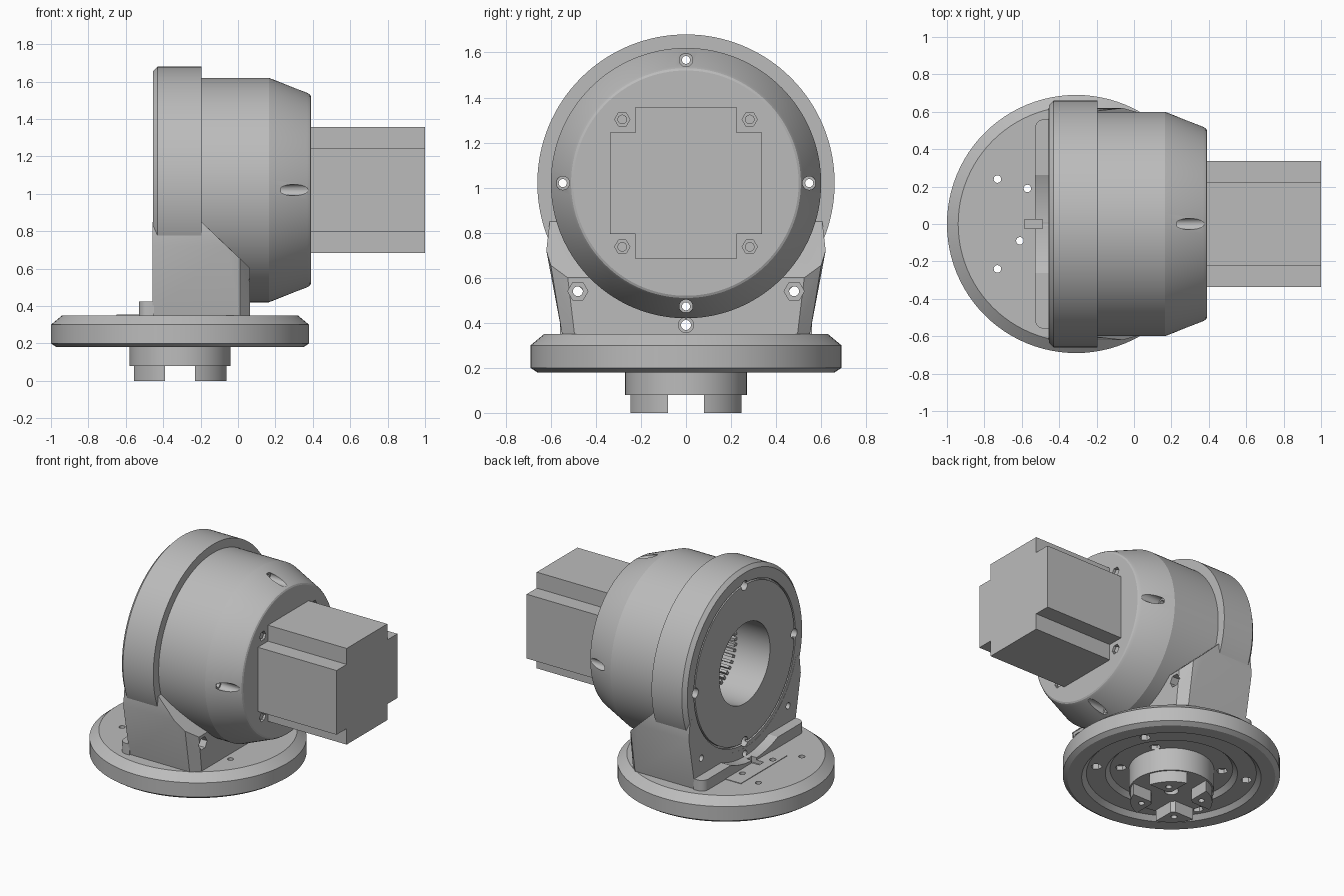
import bpy, bmesh, math
from mathutils import Matrix, Vector

cube = bpy.data.objects.get("Cube")
if cube:
    bpy.data.objects.remove(cube)

AXIS_Z = 1.02      # height of the horizontal joint axis
BASE_X = -0.31     # centre of the base disc

grey = bpy.data.materials.new("grey")
grey.use_nodes = True
grey.diffuse_color = (0.5, 0.5, 0.5, 1)
for node in grey.node_tree.nodes:
    if node.type == 'BSDF_PRINCIPLED':
        node.inputs["Base Color"].default_value = (0.5, 0.5, 0.5, 1)


def finish(name, bm):
    bmesh.ops.recalc_face_normals(bm, faces=bm.faces)
    mesh = bpy.data.meshes.new(name)
    bm.to_mesh(mesh)
    bm.free()
    mesh.materials.append(grey)
    obj = bpy.data.objects.new(name, mesh)
    bpy.context.collection.objects.link(obj)
    return obj


def rod(bm, axis, start, end, a, b, radius, sides=24):
    """Cylinder along x (a, b = y, z) or along z (a, b = x, y)."""
    mid = (start + end) / 2
    if axis == 'X':
        mat = Matrix.Translation((mid, a, b)) @ Matrix.Rotation(math.pi / 2, 4, 'Y')
    else:
        mat = Matrix.Translation((a, b, mid))
    bmesh.ops.create_cone(bm, cap_ends=True, segments=sides, radius1=radius,
                          radius2=radius, depth=end - start, matrix=mat)


def box(bm, lo, hi, turn=Matrix()):
    lo, hi = Vector(lo), Vector(hi)
    mat = turn @ Matrix.Translation((lo + hi) / 2) @ Matrix.Diagonal((*(hi - lo), 1))
    return bmesh.ops.create_cube(bm, size=1, matrix=mat)["verts"]


def lathe(name, profile, axis, steps=96):
    """Spin (along, radius) points about x through the joint or z through the base."""
    bm = bmesh.new()
    if axis == 'X':
        pts = [(p, 0, AXIS_Z + r) for p, r in profile]
        cent, direction = (0, 0, AXIS_Z), (1, 0, 0)
    else:
        pts = [(BASE_X + r, 0, p) for p, r in profile]
        cent, direction = (BASE_X, 0, 0), (0, 0, 1)
    verts = [bm.verts.new(p) for p in pts]
    edges = [bm.edges.new(pair) for pair in zip(verts, verts[1:])]
    bmesh.ops.spin(bm, geom=verts + edges, cent=cent, axis=direction,
                   angle=2 * math.pi, steps=steps, use_merge=True)
    bmesh.ops.remove_doubles(bm, verts=bm.verts, dist=0.0005)
    return finish(name, bm)


def cut(obj, bm):
    """Subtract the solids in bm and keep the result as plain mesh."""
    cutter = finish("cutter", bm)
    cutter.hide_render = True
    mod = obj.modifiers.new("cut", 'BOOLEAN')
    mod.operation, mod.solver, mod.use_self = 'DIFFERENCE', 'EXACT', True
    mod.object = cutter
    graph = bpy.context.evaluated_depsgraph_get()
    mesh = bpy.data.meshes.new_from_object(obj.evaluated_get(graph))
    obj.modifiers.clear()
    obj.data = mesh
    bpy.data.objects.remove(cutter)


# Base disc with stepped underside
base = lathe("base_disc", [(.24, 0), (.24, .39), (.21, .42), (.21, .54), (.18, .57), (.18, .66),
                           (.20, .69), (.30, .69), (.35, .63), (.35, 0)], 'Z')
plate_bm = bmesh.new()
box(plate_bm, (-.65, -.19, .345), (-.53, .32, .354))
plate = finish("cover_plate", plate_bm)
bolts = [(sx * .42, sy * .24) for sx in (-1, 1) for sy in (-1, 1)]
bolts += [(-.26, .19), (-.30, -.09), (.26, -.19), (.26, .15)]
for part in (base, plate):
    bm = bmesh.new()
    for x, y in bolts:
        rod(bm, 'Z', .1, .4, x + BASE_X, y, .02)
        rod(bm, 'Z', .1, .27, x + BASE_X, y, .036, 6)
    if part is base:
        box(bm, (-.585, -.025, .33), (-.49, .025, .4))
    else:
        box(bm, (-.585, -.025, .33), (-.49, .025, .4))
    cut(part, bm)

# Coupling hub with four legs below the base
hub = lathe("coupling_hub", [(0, 0), (0, .26), (.08, .26), (.08, .27), (.25, .27), (.25, 0)], 'Z')
bm = bmesh.new()
box(bm, (BASE_X - .4, -.08, -.1), (BASE_X + .4, .08, .08))
box(bm, (BASE_X - .08, -.4, -.1), (BASE_X + .08, .4, .08))
rod(bm, 'Z', -.1, .08, BASE_X, 0, .13, 48)
rod(bm, 'Z', -.1, .15, BASE_X, 0, .045)
for sx in (-1, 1):
    for sy in (-1, 1):
        rod(bm, 'Z', -.1, .12, BASE_X + sx * .135, sy * .135, .02)
cut(hub, bm)

# Round housing: flange, barrel, taper and blind bore
housing = lathe("housing", [(.10, 0), (.10, .28), (-.455, .28), (-.455, .55), (-.435, .55),
                            (-.435, .562), (-.455, .562), (-.455, .635), (-.43, .66), (-.195, .66),
                            (-.195, .60), (.165, .60), (.37, .52), (.385, .51), (.39, .50),
                            (.39, 0)], 'X', 128)
bm = bmesh.new()
for k in range(4):
    angle = k * math.pi / 2
    y, z = .547 * math.cos(angle), AXIS_Z + .547 * math.sin(angle)
    rod(bm, 'X', -.6, .6, y, z, .018)
    rod(bm, 'X', .23, .5, y, z, .03)
    rod(bm, 'X', -.6, -.40, y, z, .034)
    angle += math.pi / 4
    rod(bm, 'X', .35, .5, .4 * math.cos(angle), AXIS_Z + .4 * math.sin(angle), .034, 6)
rod(bm, 'X', -.6, .2, 0, .39, .022)
cut(housing, bm)

# Internal gear teeth deep in the bore
bm = bmesh.new()
for k in range(44):
    turn = Matrix.Translation((0, 0, AXIS_Z)) @ Matrix.Rotation(k * math.tau / 44, 4, 'X')
    box(bm, (-.2, -.009, .25), (.101, .009, .29), turn)
finish("ring_gear_teeth", bm)

# Mounting block that carries the housing
bm = bmesh.new()
corners = [(-.456, .55, .35), (.01, .55, .35), (.065, .495, .35), (.065, .525, .60),
           (.01, .60, .655), (-.06, .62, .72), (-.456, .62, .72),
           (-.195, .605, .85), (-.456, .605, .85)]
for x, y, z in corners:
    for side in (-1, 1):
        bm.verts.new((x, side * y, z))
bmesh.ops.convex_hull(bm, input=bm.verts)
bmesh.ops.dissolve_limit(bm, angle_limit=.02, verts=bm.verts, edges=bm.edges)
block = finish("mounting_block", bm)
bm = bmesh.new()
rod(bm, 'X', -.6, .2, 0, AXIS_Z, .59, 128)
cut(block, bm)
bm = bmesh.new()
rod(bm, 'X', -.6, .2, 0, .39, .022)
rod(bm, 'X', .03, .2, 0, .39, .034)
for side in (-1, 1):
    rod(bm, 'X', -.6, .2, side * .48, .54, .022)
    rod(bm, 'X', 0, .2, side * .48, .54, .045, 6)
cut(block, bm)

# Low lip behind the block, scooped to clear the flange
bm = bmesh.new()
box(bm, (-.53, -.56, .345), (-.45, .56, .425))
edges = [e for e in bm.edges if all(v.co.x < -.5 for v in e.verts)
         and abs(e.verts[0].co.z - e.verts[1].co.z) > .01]
bmesh.ops.bevel(bm, geom=edges, offset=.05, segments=6, profile=.5, affect='EDGES')
lip = finish("rear_lip", bm)
bm = bmesh.new()
rod(bm, 'X', -.7, -.456, 0, AXIS_Z, .65, 128)
box(bm, (-.6, -.025, .3), (-.49, .025, .5))
rod(bm, 'X', -.7, -.3, 0, .39, .022)
cut(lip, bm)

# Motor with notched corners
bm = bmesh.new()
big, small = .337, .225
quarter = [(big, -small), (big, small), (small, small)]
outline = []
for k in range(4):
    c, s = round(math.cos(k * math.pi / 2)), round(math.sin(k * math.pi / 2))
    outline += [(c * y - s * z, s * y + c * z) for y, z in quarter]
face = bm.faces.new([bm.verts.new((.385, y, AXIS_Z + z)) for y, z in outline])
new = bmesh.ops.extrude_face_region(bm, geom=[face])["geom"]
bmesh.ops.translate(bm, vec=(.615, 0, 0), verts=[g for g in new if isinstance(g, bmesh.types.BMVert)])
finish("motor", bm)

# Motor screws
bm = bmesh.new()
for sy in (-1, 1):
    for sz in (-1, 1):
        rod(bm, 'X', .34, .38, sy * .283, AXIS_Z + sz * .283, .021)
finish("motor_screws", bm)

# Smooth curved walls, keep machined edges sharp
for obj in bpy.context.collection.objects:
    if obj.type == 'MESH' and grey.name in obj.data.materials:
        bpy.ops.object.select_all(action='DESELECT')
        obj.select_set(True)
        bpy.context.view_layer.objects.active = obj
        bpy.ops.object.shade_smooth_by_angle(angle=math.radians(20))
